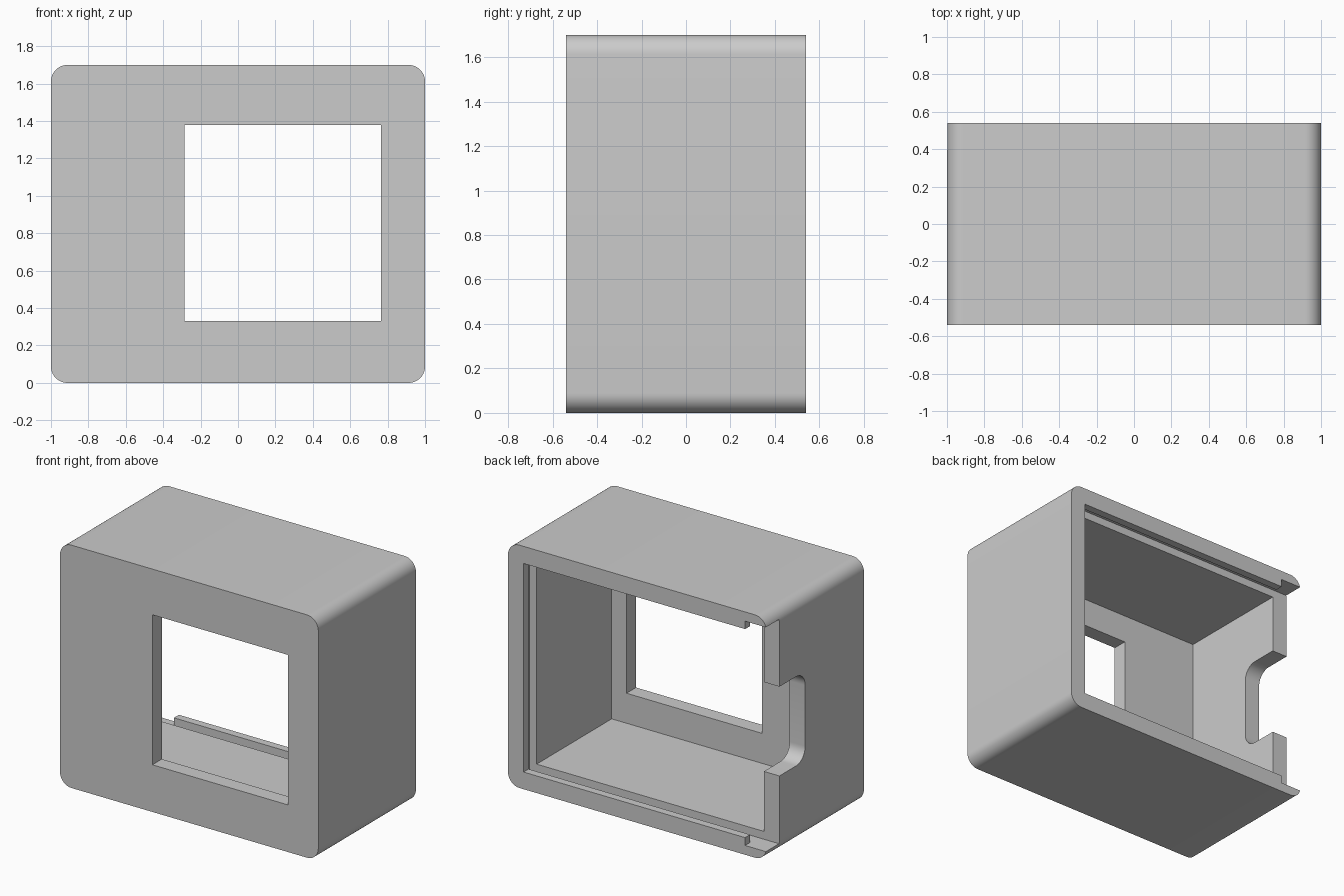
import bpy
import bmesh
import math
from mathutils import Vector

old = bpy.data.objects.get("Cube")
if old:
    bpy.data.objects.remove(old, do_unlink=True)

W, D, H = 1.0, 0.54, 1.70        # half width, half depth, height
WALL = 0.12
FLOOR, CEIL = WALL, H - WALL     # inside heights
SIDE = W - WALL                  # inside half width
SLOT = 0.055                     # depth of the lid groove into the walls
LEDGE, LIP = 0.395, 0.485        # lid groove from LEDGE to LIP along y

grey = bpy.data.materials.new("light grey plastic")
grey.use_nodes = True
colour = (0.6, 0.6, 0.6, 1)
grey.diffuse_color = colour
grey.node_tree.nodes["Principled BSDF"].inputs["Base Color"].default_value = colour


def rounded(x0, x1, y0, y1, radius, steps=10):
    """Outline of a rectangle with rounded corners, counter-clockwise."""
    points = []
    corners = [(x1, y1), (x0, y1), (x0, y0), (x1, y0)]
    for i, (cx, cy) in enumerate(corners):
        mx = cx - radius if cx == x1 else cx + radius
        my = cy - radius if cy == y1 else cy + radius
        for s in range(steps + 1):
            a = math.pi / 2 * (i + s / steps)
            points.append((mx + radius * math.cos(a), my + radius * math.sin(a)))
    return points


def prism(name, points, step):
    """Solid made by moving a flat outline along a step."""
    bm = bmesh.new()
    face = bm.faces.new([bm.verts.new(p) for p in points])
    out = bmesh.ops.extrude_face_region(bm, geom=[face])
    moved = [v for v in out["geom"] if isinstance(v, bmesh.types.BMVert)]
    bmesh.ops.translate(bm, verts=moved, vec=Vector(step))
    bmesh.ops.recalc_face_normals(bm, faces=bm.faces)
    mesh = bpy.data.meshes.new(name)
    bm.to_mesh(mesh)
    bm.free()
    mesh.materials.append(grey)
    obj = bpy.data.objects.new(name, mesh)
    bpy.context.collection.objects.link(obj)
    return obj


def box(name, x0, x1, y0, y1, z0, z1):
    base = [(x0, y0, z0), (x1, y0, z0), (x1, y1, z0), (x0, y1, z0)]
    return prism(name, base, (0, 0, z1 - z0))


# Outer shell, rounded along its four long edges
shell = prism("case_shell",
              [(x, -D, z) for x, z in rounded(-W, W, 0, H, 0.088)],
              (0, 2 * D, 0))

cutters = [
    # Hollow inside and the open back, which runs out through the right wall
    box("cavity_cutter", -SIDE, SIDE, -0.435, LEDGE + 0.04, FLOOR, CEIL),
    box("back_opening_cutter", -W - 0.1, SIDE, LEDGE + 0.04, D + 0.1, FLOOR, CEIL),
    # Groove for a sliding lid, and the gap where the lip stops short
    box("lid_groove_cutter", -W - 0.1, SIDE + SLOT, LEDGE, LIP, FLOOR - SLOT, CEIL + SLOT),
    box("lip_end_cutter", -W - 0.1, -0.836, LEDGE + 0.04, D + 0.1, FLOOR - SLOT, CEIL + SLOT),
    # Square front window
    box("window_cutter", -0.285, 0.765, -D - 0.1, -0.3, 0.33, 1.38),
    # Rounded cable notch in the right wall
    prism("cable_notch_cutter",
          [(-W - 0.1, y, z) for y, z in rounded(0.11, 0.8, 0.54, 1.165, 0.1)],
          (0.3, 0, 0)),
]

bpy.ops.object.select_all(action="DESELECT")
bpy.context.view_layer.objects.active = shell
shell.select_set(True)
for cutter in cutters:
    cutter.hide_render = True
    mod = shell.modifiers.new(cutter.name, "BOOLEAN")
    mod.operation = "DIFFERENCE"
    mod.solver = "EXACT"
    mod.object = cutter
    bpy.ops.object.modifier_apply(modifier=mod.name)
    bpy.data.objects.remove(cutter, do_unlink=True)

bpy.ops.object.shade_smooth_by_angle(angle=math.radians(30))
